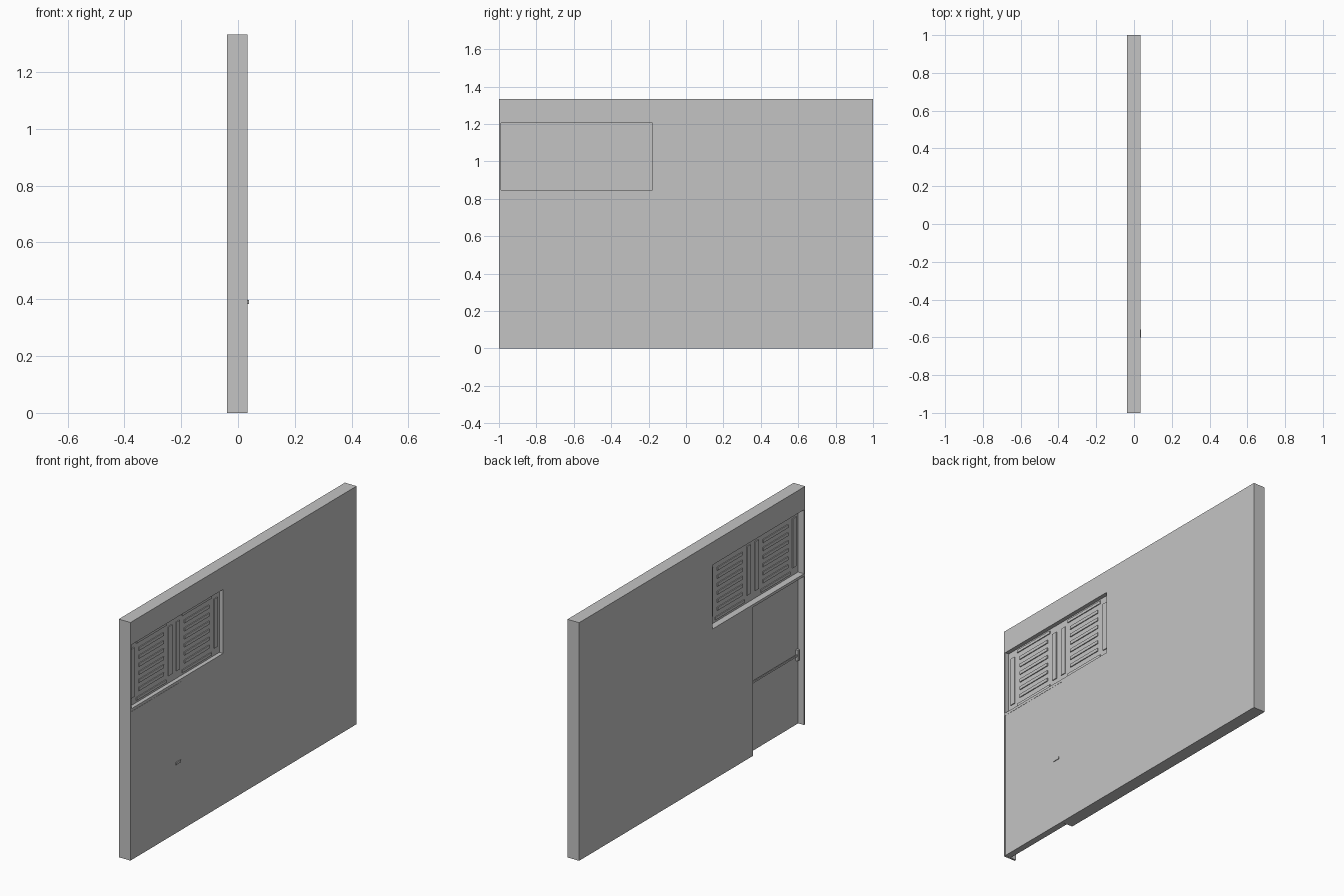
import bpy

cube = bpy.data.objects.get("Cube")
if cube:
    bpy.data.objects.remove(cube, do_unlink=True)

grey = bpy.data.materials.new("plain_grey")
grey.use_nodes = True
grey.diffuse_color = (0.55, 0.55, 0.55, 1)
grey.node_tree.nodes["Principled BSDF"].inputs["Base Color"].default_value = grey.diffuse_color


def box(name, x, y, z):
    """Axis-aligned box from (low, high) pairs."""
    bpy.ops.mesh.primitive_cube_add(size=1, location=[sum(r) / 2 for r in (x, y, z)])
    ob = bpy.context.object
    ob.name = name
    ob.scale = [r[1] - r[0] for r in (x, y, z)]
    bpy.ops.object.transform_apply(location=True, rotation=True, scale=True)
    ob.data.materials.append(grey)
    return ob


def cut(target, cutter):
    bpy.context.view_layer.objects.active = target
    mod = target.modifiers.new("opening", "BOOLEAN")
    mod.operation = "DIFFERENCE"
    mod.solver = "EXACT"
    mod.object = cutter
    bpy.ops.object.modifier_apply(modifier=mod.name)
    bpy.data.objects.remove(cutter, do_unlink=True)


BACK, FRONT = -0.038, 0.034
WIN_Y, WIN_Z = (-0.99, -0.18), (0.847, 1.205)
DOOR_Y, DOOR_TOP = (-0.99, -0.54), 0.832

# Wall with window and door openings
wall = box("wall", (BACK, FRONT), (-1, 1), (0, 1.333))
cut(wall, box("window_cutter", (-0.2, 0.2), WIN_Y, WIN_Z))
cut(wall, box("door_cutter", (-0.2, 0.2), DOOR_Y, (-0.1, DOOR_TOP)))

# Door leaf, flush with one side of the wall and recessed on the other
LEAF = -0.002
box("door_leaf", (LEAF, FRONT), (DOOR_Y[0] + 0.001, DOOR_Y[1] - 0.001), (0, DOOR_TOP - 0.001))

# Outer pull and inner push bar
box("door_pull", (FRONT, FRONT + 0.004), (-0.6, -0.558), (0.384, 0.397))
box("push_bar", (LEAF - 0.012, LEAF - 0.006), (-0.975, -0.555), (0.386, 0.396))
for side, y in (("hinge", -0.975), ("latch", -0.56)):
    box(side + "_bar_bracket", (LEAF - 0.014, LEAF), (y - 0.008, y + 0.008), (0.36, 0.42))

# Shutter board filling the window, with shallow trim on both sides
PANEL = (-0.001, 0.011)
TRIM = (PANEL[0] - 0.005, PANEL[1] + 0.005)
box("shutter_board", PANEL, WIN_Y, WIN_Z)
for label, mid in (("first", -0.787), ("second", -0.383)):
    for side in (-1, 1):
        y = mid + side * 0.167
        box(label + "_shutter_stile", TRIM, (y - 0.016, y + 0.016), (0.89, 1.165))
    for z in (0.868, 1.187):
        box(label + "_shutter_rail", TRIM, (mid - 0.13, mid + 0.13), (z - 0.008, z + 0.008))
    for i in range(6):
        z = 0.915 + i * 0.045
        box(label + "_shutter_slat", TRIM, (mid - 0.11, mid + 0.11), (z - 0.009, z + 0.009))
